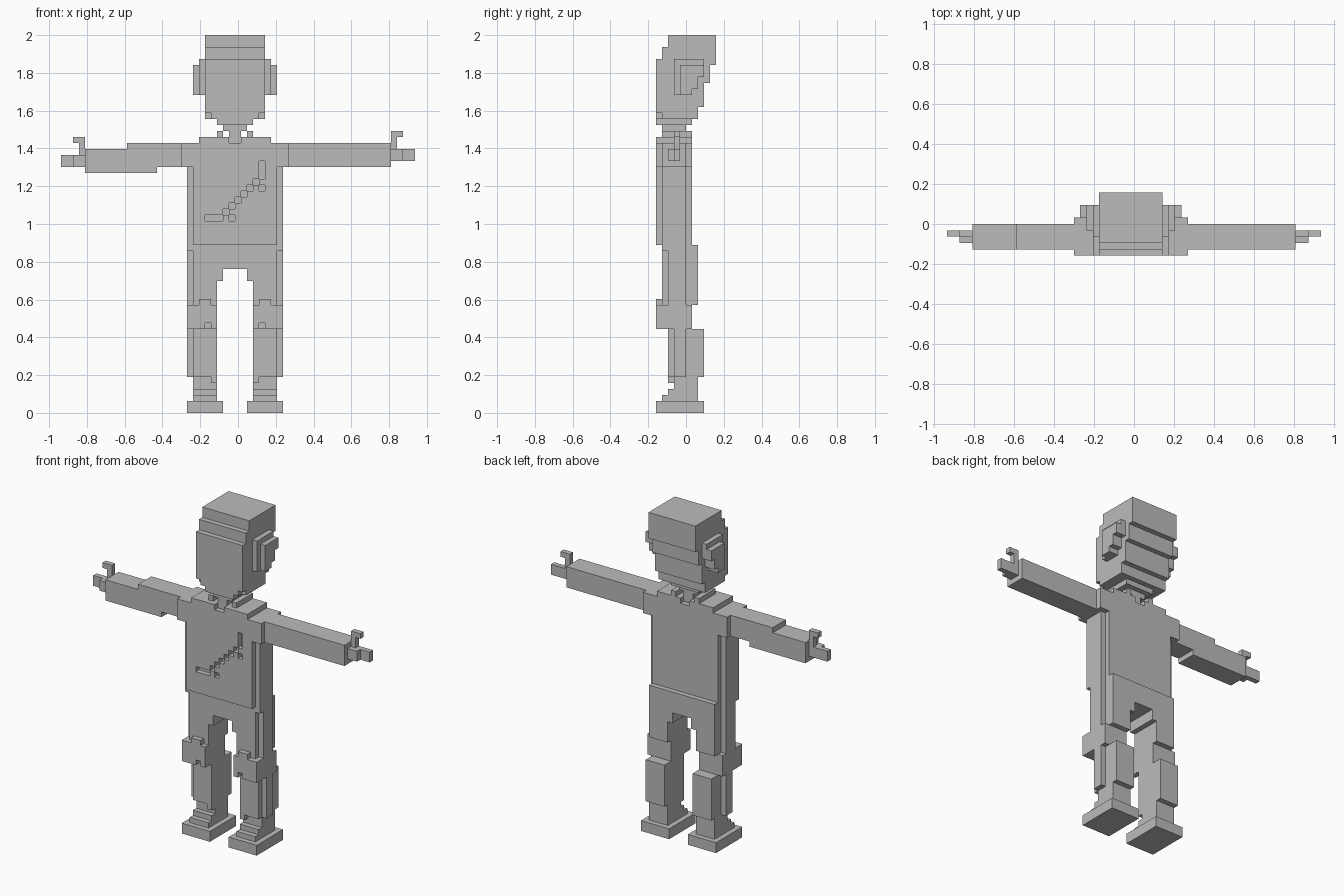
import bpy, bmesh
from mathutils import Vector

V = 2 / 63  # size of one block

cube = bpy.data.objects.get("Cube")
if cube:
    bpy.data.objects.remove(cube)

grey = bpy.data.materials.new("plain grey")
grey.use_nodes = True
colour = (0.5, 0.5, 0.5, 1)
grey.diffuse_color = colour
grey.node_tree.nodes["Principled BSDF"].inputs["Base Color"].default_value = colour


def cells(box):
    """All unit cells inside a box (x0, x1, y0, y1, z0, z1)."""
    x0, x1, y0, y1, z0, z1 = box
    return {(x, y, z) for x in range(x0, x1) for y in range(y0, y1) for z in range(z0, z1)}


def flip(box):
    return (-box[1], -box[0], *box[2:])


def part(name, boxes, cuts=()):
    """One blocky shell around the union of boxes, less the cut boxes."""
    solid = set().union(*map(cells, boxes))
    for cut in cuts:
        solid -= cells(cut)
    bm = bmesh.new()
    for c in solid:
        for axis in range(3):
            for side in (0, 1):
                n = list(c)
                n[axis] += 2 * side - 1
                if tuple(n) in solid:
                    continue
                a, b = (axis + 1) % 3, (axis + 2) % 3
                ring = []
                for da, db in ((0, 0), (1, 0), (1, 1), (0, 1)):
                    p = Vector(c)
                    p[axis] += side
                    p[a] += da
                    p[b] += db
                    ring.append(bm.verts.new(((p.x - 0.5) * V, p.y * V, p.z * V)))
                bm.faces.new(ring if side else ring[::-1])
    bmesh.ops.remove_doubles(bm, verts=bm.verts, dist=V / 10)
    bmesh.ops.dissolve_limit(bm, angle_limit=0.01, verts=bm.verts, edges=bm.edges)
    mesh = bpy.data.meshes.new(name)
    bm.to_mesh(mesh)
    bm.free()
    mesh.materials.append(grey)
    bpy.context.collection.objects.link(bpy.data.objects.new(name, mesh))


def pair(name, boxes):
    part("left_" + name, boxes)
    part("right_" + name, [flip(b) for b in boxes])


# Head: stepped brow in front, back tapering in to the neck
part("head", [
    (-5, 5, -3, 5, 61, 63),
    (-5, 5, -4, 5, 59, 61),
    (-5, 5, -5, 5, 58, 59),
    (-5, 5, -5, 4, 55, 58),
    (-5, 5, -5, 3, 51, 55),
    (-5, 5, -5, 2, 49, 51),
    (-3, 3, -5, 1, 48, 49),
    (-2, 2, -4, 0, 47, 48),
], cuts=[(-5, -4, -5, -4, 49, 50), (4, 5, -5, -4, 49, 50)])
part("neck", [(-1, 1, -4, 0, 45, 47)])

# Ears: two stepped layers
pair("ear", [
    (5, 6, -2, 3, 56, 59), (5, 6, -2, 2, 54, 56), (5, 6, -2, 1, 53, 54),
    (6, 7, -1, 3, 56, 58), (6, 7, -1, 2, 54, 56), (6, 7, -1, 1, 53, 54),
])

# Torso with the diagonal groove cut in the chest
groove = [(-5, -2, -5, -4, 32, 33), (-1, 0, -5, -4, 32, 33),
          (4, 5, -5, -4, 37, 38), (4, 5, -5, -4, 39, 42)]
groove += [(i, i + 1, -5, -4, 35 + i, 36 + i) for i in range(-2, 5)]
part("torso", [
    (-7, 7, -5, 1, 28, 41),
    (-9, 9, -5, 1, 41, 45),
], cuts=groove)
pair("collar", [(1, 6, -5, 1, 45, 46), (2, 3, -4, 1, 46, 47)])
pair("side_strip", [(7, 8, -4, 0, 27, 41)])

# Arms
part("left_arm", [(9, 26, -4, 0, 41, 45)])
part("right_arm", [(-18, -9, -4, 0, 41, 45), (-25, -13, -4, 0, 40, 44)])


# Hands: palm, finger and hooked thumb
def hand(start, z):
    return [
        (start, start + 2, -3, -1, z, z + 2),
        (start + 2, start + 4, -2, -1, z, z + 2),
        (start, start + 1, -2, -1, z + 2, z + 5),
        (start, start + 2, -2, -1, z + 4, z + 5),
    ]


part("left_hand", hand(26, 42))
part("right_hand", [flip(b) for b in hand(25, 41)])

# Hips and legs
part("hips", [(-7, 7, -4, 2, 24, 28)])
pair("thigh", [
    (2, 7, -4, 2, 22, 24),
    (3, 7, -4, 2, 18, 22),
    (3, 7, -4, 1, 14, 18),
    (7, 8, -3, 0, 18, 27),
])
pair("knee_pad", [
    (3, 8, -5, -4, 15, 18),
    (4, 6, -5, -4, 18, 19),
    (3, 4, -5, -4, 14, 15),
    (5, 8, -5, -4, 14, 15),
    (7, 8, -4, 1, 14, 18),
])
pair("shin", [
    (3, 7, -3, 3, 6, 14),
    (7, 8, -2, 0, 6, 14),
    (3, 4, -3, -2, 5, 6),
])

# Feet with stepped insteps
pair("ankle", [(3, 7, -2, 2, 2, 6), (3, 7, -3, -2, 2, 4), (3, 7, -4, -3, 2, 3)])
pair("foot", [(2, 8, -5, 3, 0, 2)])
